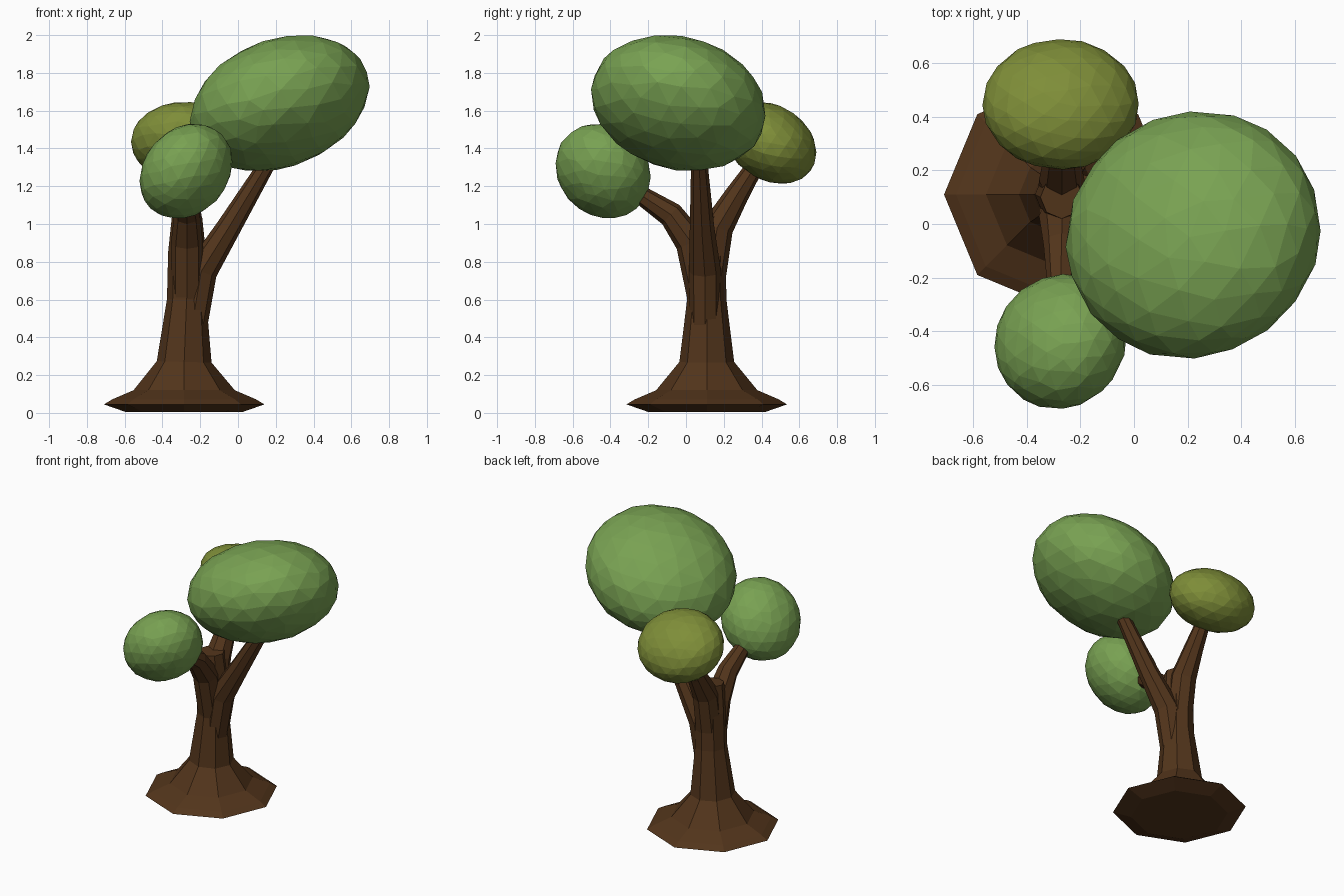
import bpy, bmesh, math, random
from mathutils import Vector, Matrix

if "Cube" in bpy.data.objects:
    bpy.data.objects.remove(bpy.data.objects["Cube"])

random.seed(4)


def material(name, rgb):
    m = bpy.data.materials.new(name)
    m.diffuse_color = (*rgb, 1)
    m.use_nodes = True
    m.node_tree.nodes["Principled BSDF"].inputs["Base Color"].default_value = m.diffuse_color
    return m


BARK = material("bark", (0.085, 0.035, 0.011))
GREEN = material("leaf_green", (0.19, 0.36, 0.085))
OLIVE = material("leaf_olive", (0.21, 0.27, 0.04))


def add_object(name, bm, mat):
    me = bpy.data.meshes.new(name)
    bm.to_mesh(me)
    bm.free()
    me.materials.append(mat)
    ob = bpy.data.objects.new(name, me)
    bpy.context.collection.objects.link(ob)
    return ob


def tube(name, path, ref, sides=8):
    """Closed faceted tube through (x, y, z, radius) points."""
    pts = [Vector(p[:3]) for p in path]
    bm = bmesh.new()
    rings = []
    for i, c in enumerate(pts):
        t = (pts[min(i + 1, len(pts) - 1)] - pts[max(i - 1, 0)]).normalized()
        u = Vector(ref)
        u = (u - t * u.dot(t)).normalized()
        v = t.cross(u)
        r = path[i][3]
        angles = [math.tau * k / sides for k in range(sides)]
        rings.append([bm.verts.new(c + r * (u * math.cos(a) + v * math.sin(a))) for a in angles])
    for a, b in zip(rings, rings[1:]):
        for k in range(sides):
            n = (k + 1) % sides
            bm.faces.new((a[k], a[n], b[n], b[k]))
    bm.faces.new(rings[0][::-1])
    bm.faces.new(rings[-1])
    return add_object(name, bm, BARK)


def canopy(name, centre, half, shear, mat):
    """Faceted ellipsoid from half extents and xy, xz, yz tilt terms."""
    a, b, c = (h * h for h in half)
    xy, xz, yz = shear
    l11 = math.sqrt(a)
    l21, l31 = xy / l11, xz / l11
    l22 = math.sqrt(b - l21 ** 2)
    l32 = (yz - l31 * l21) / l22
    l33 = math.sqrt(c - l31 ** 2 - l32 ** 2)
    m = Matrix(((l11, 0, 0), (l21, l22, 0), (l31, l32, l33)))
    bm = bmesh.new()
    bmesh.ops.create_icosphere(bm, subdivisions=3, radius=1)
    for v in bm.verts:
        j = Vector([random.uniform(-0.045, 0.045) for _ in range(3)])
        d = (v.co + j).normalized() * random.uniform(0.997, 1.01)
        v.co = Vector(centre) + m @ d
    return add_object(name, bm, mat)


# Trunk with flared root plate
trunk = tube("trunk", [
    (-0.285, 0.11, 0.005, 0.31), (-0.285, 0.11, 0.045, 0.425),
    (-0.285, 0.11, 0.072, 0.38), (-0.285, 0.11, 0.12, 0.268),
    (-0.285, 0.11, 0.27, 0.145), (-0.272, 0.11, 0.60, 0.104),
    (-0.27, 0.11, 0.85, 0.10), (-0.27, 0.10, 1.04, 0.08)], (1, 0, 0))

# Three branches, merged into the trunk
branches = [
    tube("right_branch", [
        (-0.25, 0.10, 0.42, 0.08), (-0.195, 0.10, 0.75, 0.085),
        (-0.05, 0.085, 0.98, 0.065), (0.165, 0.07, 1.335, 0.043)], (0, 1, 0)),
    tube("back_branch", [
        (-0.27, 0.12, 0.70, 0.088), (-0.27, 0.165, 0.98, 0.085),
        (-0.27, 0.27, 1.155, 0.063), (-0.27, 0.375, 1.32, 0.045)], (1, 0, 0)),
    tube("front_branch", [
        (-0.27, 0.09, 0.62, 0.085), (-0.27, 0.03, 0.90, 0.085),
        (-0.27, -0.08, 1.05, 0.068), (-0.275, -0.28, 1.18, 0.045)], (1, 0, 0)),
]
bpy.context.view_layer.objects.active = trunk
for br in branches:
    mod = trunk.modifiers.new("merge", 'BOOLEAN')
    mod.operation = 'UNION'
    mod.solver = 'EXACT'
    mod.object = br
    bpy.ops.object.modifier_apply(modifier=mod.name)
    bpy.data.objects.remove(br)

# Leaf canopies
canopy("large_canopy", (0.222, -0.04, 1.64), (0.474, 0.462, 0.361), (0.014, 0.042, -0.025), GREEN)
canopy("back_canopy", (-0.274, 0.448, 1.43), (0.292, 0.243, 0.216), (0.0, -0.002, -0.0125), OLIVE)
canopy("front_canopy", (-0.275, -0.44, 1.28), (0.246, 0.251, 0.251), (0.004, 0.012, -0.008), GREEN)
